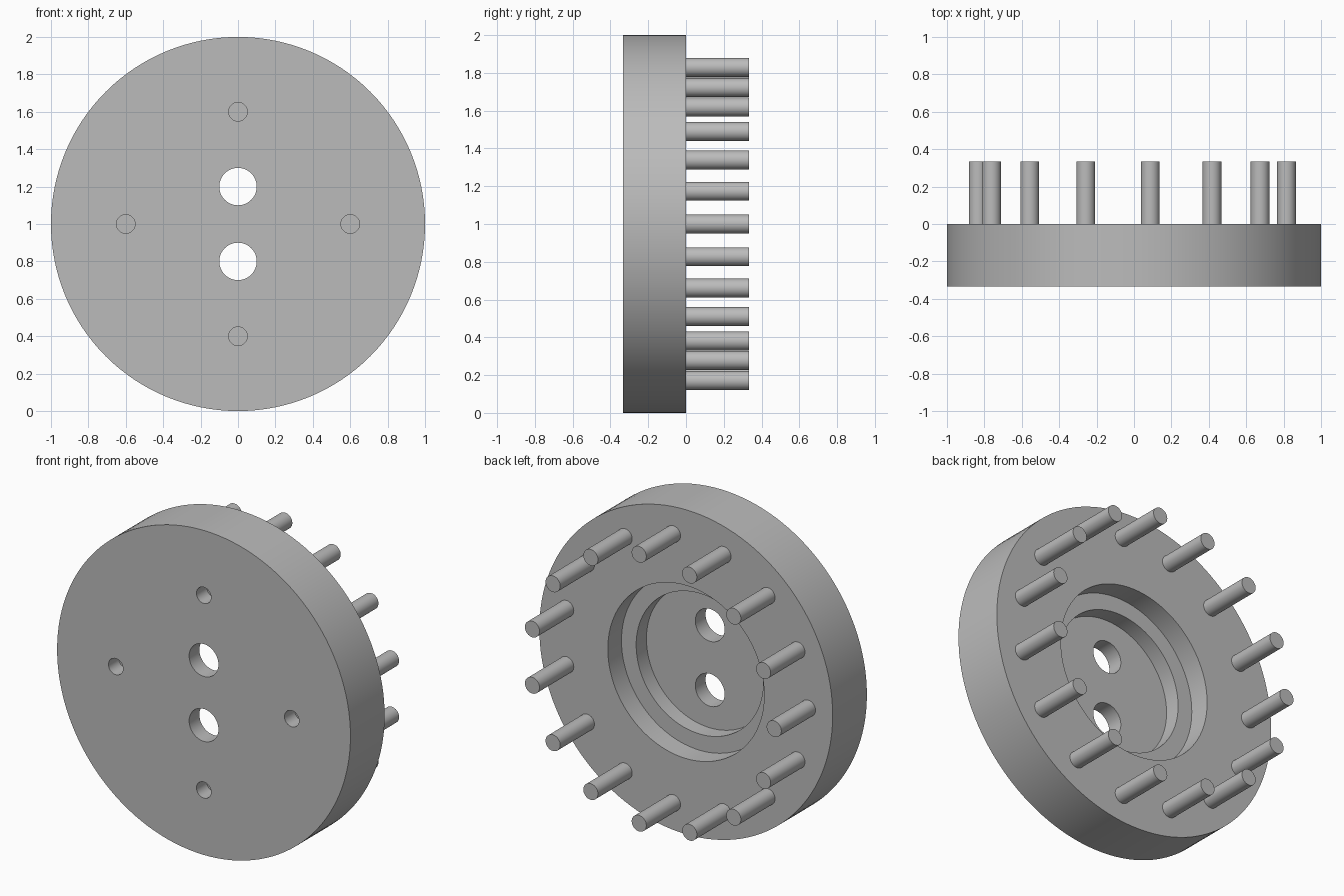
import bpy
from math import cos, sin, pi, radians

cube = bpy.data.objects.get("Cube")
if cube:
    bpy.data.objects.remove(cube)

U = 1 / 30          # one design unit
FRONT = -10 * U     # y of the front face
CENTRE_Z = 1.0

grey = bpy.data.materials.new("mid grey")
grey.use_nodes = True
grey.diffuse_color = (0.5, 0.5, 0.5, 1)
grey.node_tree.nodes["Principled BSDF"].inputs["Base Color"].default_value = (0.5, 0.5, 0.5, 1)


def cylinder(name, radius, y0, y1, x=0.0, z=0.0, sides=48):
    """Cylinder along y, placed relative to the disc centre."""
    bpy.ops.mesh.primitive_cylinder_add(
        vertices=sides, radius=radius, depth=y1 - y0,
        location=(x, (y0 + y1) / 2, CENTRE_Z + z), rotation=(pi / 2, 0, 0))
    obj = bpy.context.object
    obj.name = name
    obj.data.materials.append(grey)
    return obj


def smooth(obj):
    bpy.ops.object.select_all(action="DESELECT")
    obj.select_set(True)
    bpy.context.view_layer.objects.active = obj
    bpy.ops.object.shade_smooth_by_angle(angle=radians(30))


def cut(target, cutter):
    mod = target.modifiers.new(cutter.name, "BOOLEAN")
    mod.operation = "DIFFERENCE"
    mod.solver = "EXACT"
    mod.object = cutter
    bpy.context.view_layer.objects.active = target
    bpy.ops.object.modifier_apply(modifier=mod.name)
    bpy.data.objects.remove(cutter)


# Main disc with a stepped recess in the back
disc = cylinder("disc", 1.0, FRONT, 0, sides=128)
cut(disc, cylinder("outer_recess", 16 * U, -4 * U, 0.1, sides=96))
cut(disc, cylinder("inner_recess", 13 * U, -7 * U, 0.1, sides=96))

# Two through holes and four shallow front holes
for side in (-1, 1):
    cut(disc, cylinder("through_hole", 0.1, FRONT - 0.1, 0.1, z=0.2 * side))
for i in range(4):
    a = i * pi / 2
    cut(disc, cylinder("blind_hole", 0.05, FRONT - 0.1, FRONT + 0.1,
                       0.6 * cos(a), 0.6 * sin(a), 32))
smooth(disc)

# Ring of pins on the back
PINS = 15
for i in range(PINS):
    a = pi + i * 2 * pi / PINS
    pin = cylinder(f"pin_{i + 1}", 0.05, 0, 10 * U,
                   25 * U * cos(a), 25 * U * sin(a), 32)
    smooth(pin)
